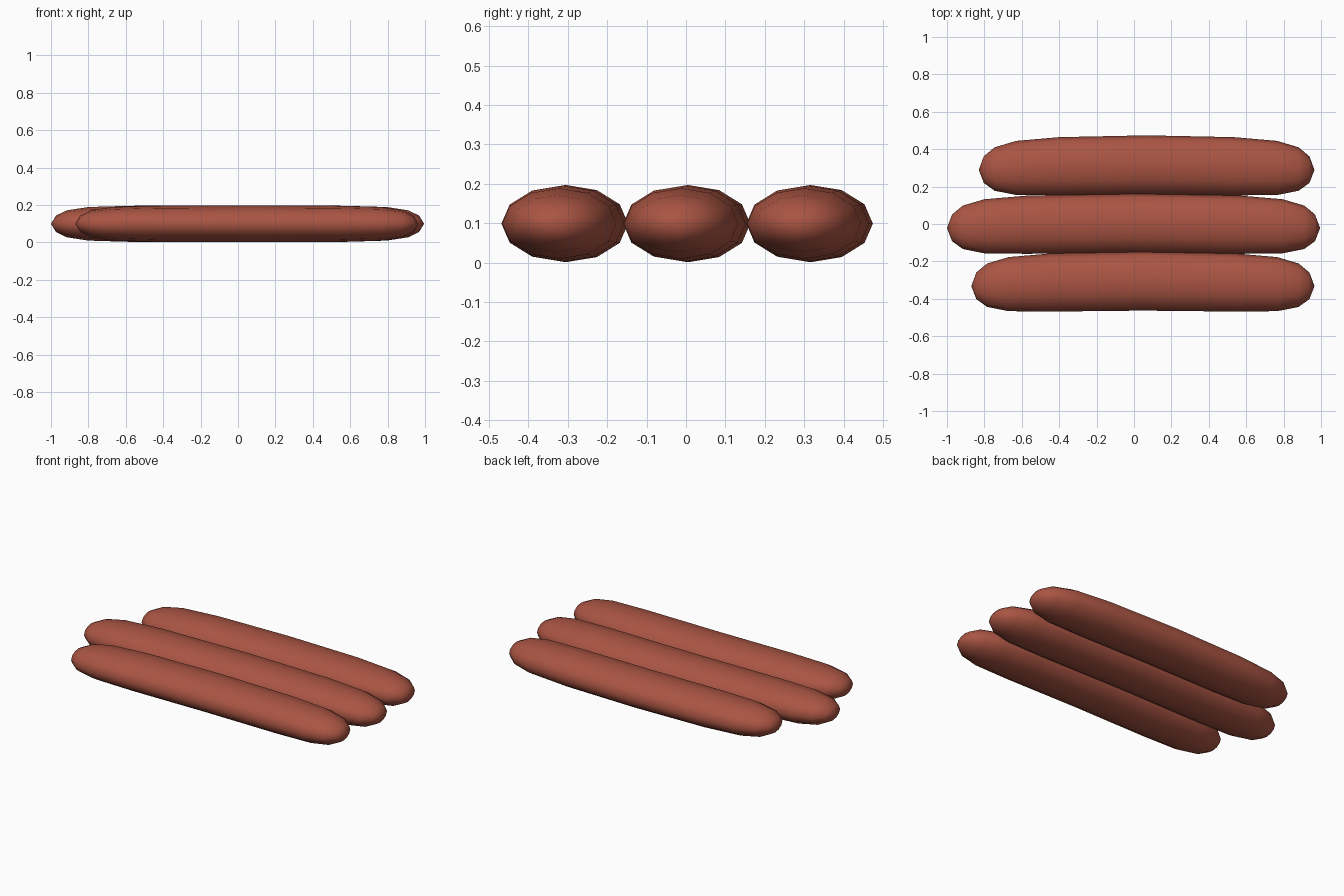
import bpy, bmesh, math

cube = bpy.data.objects.get("Cube")
if cube:
    bpy.data.objects.remove(cube, do_unlink=True)

# Sausage skin colour
skin = bpy.data.materials.new("reddish brown")
skin.use_nodes = True
colour = (0.4, 0.09, 0.056, 1)
skin.diffuse_color = colour
skin.node_tree.nodes["Principled BSDF"].inputs["Base Color"].default_value = colour

SIDES = 12
HALF_WIDTH, HALF_HEIGHT, MID_Z = 0.158, 0.098, 0.099
BEND = 0.027
# Rounded end: distance from the tip, share of the full radius
END = [(0.027, 0.45), (0.085, 0.735), (0.2, 0.915), (0.43, 0.985)]


def sausage(name, x_left, x_right, y):
    """Flattened tube with rounded ends, bent slightly towards the front."""
    centre, half = (x_left + x_right) / 2, (x_right - x_left) / 2

    def spine(x):
        return y - BEND * ((x - centre) / half) ** 2

    rings = [(x_left + d, r) for d, r in END] + [(centre, 1)]
    rings += [(x_right - d, r) for d, r in reversed(END)]
    bm = bmesh.new()
    loops = []
    for x, r in rings:
        loop = []
        for i in range(SIDES):
            a = math.tau * i / SIDES
            loop.append(bm.verts.new((x, spine(x) + HALF_WIDTH * r * math.cos(a),
                                      MID_Z + HALF_HEIGHT * r * math.sin(a))))
        loops.append(loop)
    tips = [bm.verts.new((x, spine(x), MID_Z)) for x in (x_left, x_right)]
    for i in range(SIDES):
        j = (i + 1) % SIDES
        for a, b in zip(loops, loops[1:]):
            bm.faces.new((a[i], a[j], b[j], b[i]))
        bm.faces.new((tips[0], loops[0][j], loops[0][i]))
        bm.faces.new((tips[1], loops[-1][i], loops[-1][j]))
    bmesh.ops.recalc_face_normals(bm, faces=bm.faces)
    for face in bm.faces:
        face.smooth = True
    mesh = bpy.data.meshes.new(name)
    bm.to_mesh(mesh)
    bm.free()
    mesh.materials.append(skin)
    bpy.context.collection.objects.link(bpy.data.objects.new(name, mesh))


# Three sausages side by side
sausage("back_sausage", -0.83, 0.965, 0.316)
sausage("middle_sausage", -1.0, 0.995, 0.005)
sausage("front_sausage", -0.87, 0.965, -0.305)
